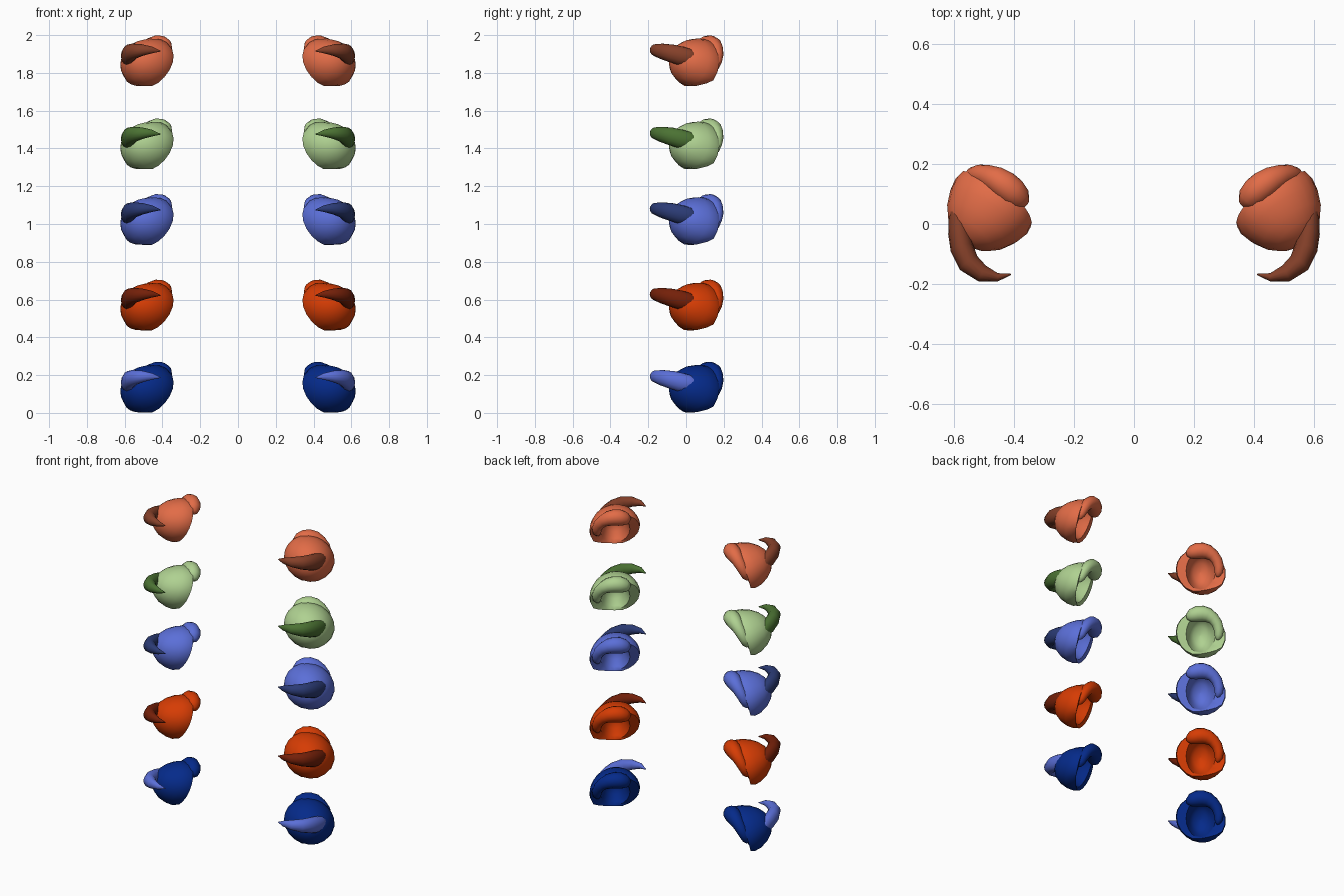
import bpy, bmesh, math
from mathutils import Vector

if "Cube" in bpy.data.objects:
    bpy.data.objects.remove(bpy.data.objects["Cube"])

def material(name, hexcode):
    m = bpy.data.materials.new(name)
    c = [int(hexcode[i:i + 2], 16) / 255 for i in (0, 2, 4)]
    m.diffuse_color = [((v + .055) / 1.055) ** 2.4 if v > .04045 else v / 12.92 for v in c] + [1]
    m.use_nodes = True
    m.node_tree.nodes["Principled BSDF"].inputs["Base Color"].default_value = m.diffuse_color
    return m

def build(name, rings, side, height, mat):
    """Skin a list of closed rings, mirror by side and lift to its row."""
    bm = bmesh.new()
    vs = [[bm.verts.new((p.x * side, p.y, p.z + height)) for p in r] for r in rings]
    n = len(vs[0])
    for a, b in zip(vs, vs[1:]):
        for i in range(n):
            j = (i + 1) % n
            bm.faces.new((a[i], a[j], b[j], b[i]))
    bm.faces.new(vs[0])
    bm.faces.new(vs[-1])
    bmesh.ops.recalc_face_normals(bm, faces=bm.faces)
    me = bpy.data.meshes.new(name)
    bm.to_mesh(me)
    bm.free()
    for p in me.polygons:
        p.use_smooth = True
    me.set_sharp_from_angle(angle=math.radians(50))
    me.materials.append(mat)
    bpy.context.collection.objects.link(bpy.data.objects.new(name, me))

def tube_rings(path, up, n=14):
    """Elliptical sections along a path of (point, half width, half height)."""
    rings = []
    for k, (p, w, h) in enumerate(path):
        t = (path[min(k + 1, len(path) - 1)][0] - path[max(k - 1, 0)][0]).normalized()
        s = t.cross(up).normalized()
        u = s.cross(t)
        rings.append([p + s * w * math.cos(a) + u * h * math.sin(a)
                      for a in (2 * math.pi * i / n for i in range(n))])
    return rings

# Local frame of the right shoulder pad: axis points out, forward and up
C = Vector((.475, .06, .138))
N = Vector((.55, -.7, .4)).normalized()
V = (Vector((0, 0, 1)) - N * N.z).normalized()
W = N.cross(V)

def dome_point(r, h, a, inner):
    """Dome section: flatter on top, fuller low down, narrow hollow behind."""
    bulge = max(0, math.cos(a - math.radians(220))) ** 2
    flat = max(0, math.cos(a - math.radians(320))) ** 2
    v, w = r * math.cos(a), r * math.sin(a)
    if inner:
        return C + N * h + V * (v - .012) + W * w * .75
    k = 1 + .1 * bulge - .1 * flat
    drop = .025 * bulge * min(1, r / .14) ** 3
    sag = -.028 * max(0, h) / .14
    p = C + N * (h * 1.05 - drop) + V * (v * k * (.88 if v > 0 else .98) + sag) + W * w * k
    p.z = max(p.z, .002 + .25 * max(0, p.y - .05))
    return p

# Hollow dome: outer profile to the rim, then back up the inside
outer = [(.002, .14), (.045, .134), (.085, .113), (.118, .08), (.14, .04), (.15, 0), (.146, -.025)]
inner = [(.118, -.03), (.108, -.01), (.088, .03), (.055, .06), (.002, .07)]
angles = [2 * math.pi * i / 20 for i in range(20)]
dome = [[dome_point(r, h, a, prof is inner) for a in angles]
        for prof in (outer, inner) for r, h in prof]

# Thick roll along the upper back rim
lip_path = []
for deg, r in ((48, .006), (42, .028), (28, .043), (12, .049), (-5, .049), (-22, .045),
               (-42, .037), (-62, .033), (-82, .03), (-100, .026), (-112, .014), (-116, .004)):
    a = math.radians(deg)
    lip_path.append((C + (V * math.cos(a) + W * math.sin(a)) * .11 - N * .04, r, r))
lip = tube_rings(lip_path, N)

# Curved horn sweeping from the outer side round to the front
horn_path = [(Vector(p), w, h) for p, w, h in (
    ((.59, .066, .148), .005, .008), ((.59, .052, .15), .022, .03),
    ((.585, .015, .155), .034, .046), ((.582, -.03, .163), .038, .051),
    ((.574, -.08, .176), .039, .048), ((.552, -.13, .187), .037, .041),
    ((.507, -.165, .193), .029, .031), ((.455, -.178, .193), .014, .018),
    ((.41, -.168, .187), .002, .002))]
horn = tube_rings(horn_path, Vector((0, 0, 1)))

# Five pairs, each with a body colour and a horn colour
blue = material("blue", "5B6FD8")
rows = [
    (0, material("navy", "052A8A"), blue),
    (.435, material("orange", "D63C04"), material("dark_red", "742009")),
    (.888, blue, material("slate_blue", "2B3B75")),
    (1.288, material("pale_green", "AFD191"), material("dark_green", "4B7233")),
    (1.728, material("salmon", "E26C47"), material("brown", "854029")),
]
for i, (z, body, tip) in enumerate(rows, 1):
    for side, label in ((1, "right"), (-1, "left")):
        build(f"pad_dome_{label}_{i}", dome, side, z, body)
        build(f"pad_lip_{label}_{i}", lip, side, z, body)
        build(f"pad_horn_{label}_{i}", horn, side, z, tip)
